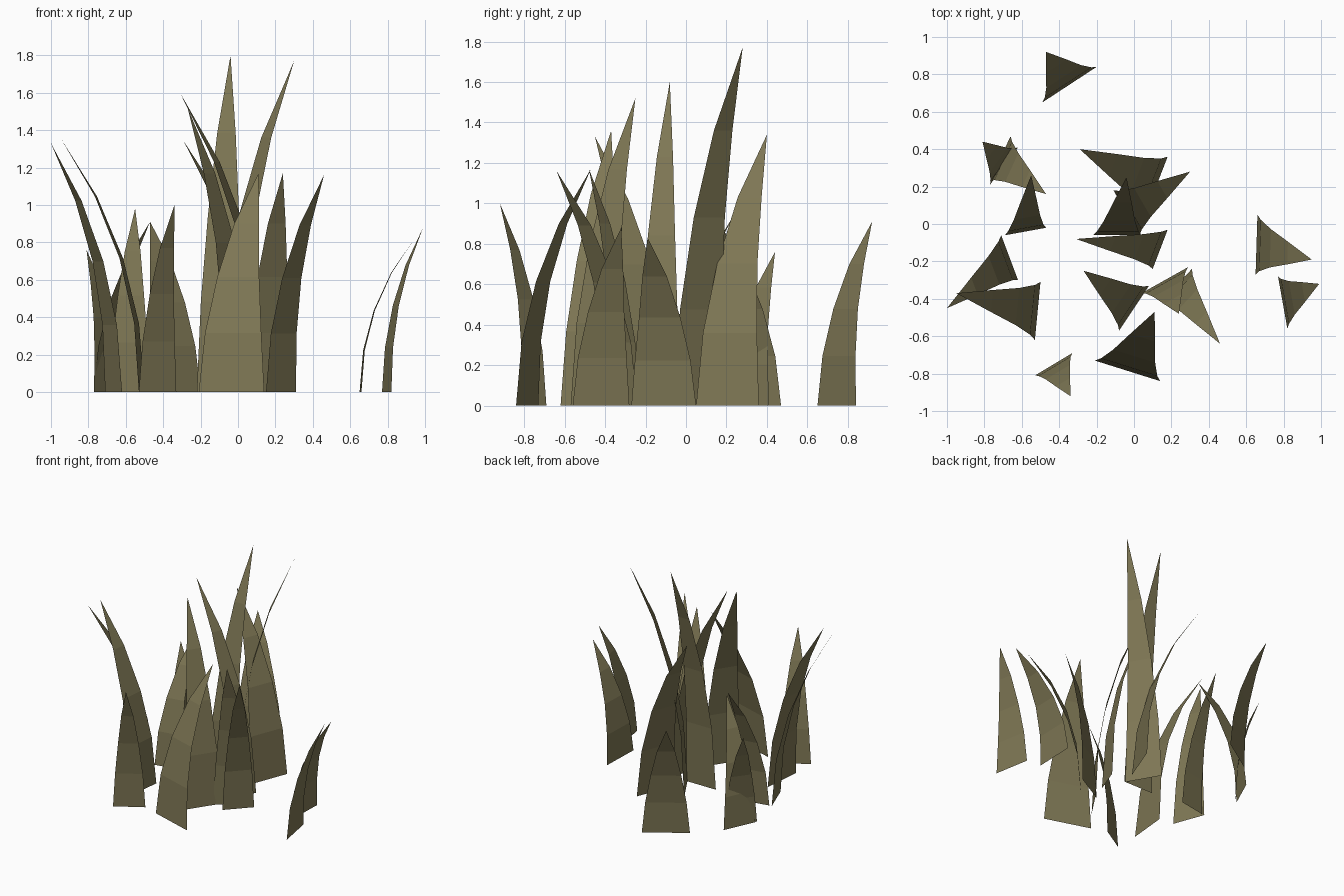
import bpy
import bmesh
from mathutils import Vector

default_cube = bpy.data.objects.get("Cube")
if default_cube:
    bpy.data.objects.remove(default_cube, do_unlink=True)


def make_material(name, colour):
    material = bpy.data.materials.new(name)
    material.use_nodes = True
    material.diffuse_color = colour
    shader = next(n for n in material.node_tree.nodes if n.type == "BSDF_PRINCIPLED")
    shader.inputs["Base Color"].default_value = colour
    return material


dry_olive = make_material("dry_olive", (0.21, 0.185, 0.09, 1))

# Share of the base width left at each quarter of a blade's length
TAPER = (1, 0.86, 0.64, 0.38, 0)


def make_blade(name, base_start, base_end, tip, height):
    """Thin tapering leaf that rises from a base edge and bends towards its tip."""
    start, end, top = (Vector((*p, 0)) for p in (base_start, base_end, tip))
    middle = (start + end) / 2
    half_edge = (end - start) / 2
    bm = bmesh.new()
    previous = None
    steps = len(TAPER) - 1
    for i, width in enumerate(TAPER):
        t = i / steps
        # The lean grows with the square of the length
        centre = middle.lerp(top, t * t)
        centre.z = height * (t + 0.1 * t * (1 - t))
        if width:
            row = [bm.verts.new(centre - half_edge * width),
                   bm.verts.new(centre + half_edge * width)]
        else:
            row = [bm.verts.new(centre)]
        if previous:
            bm.faces.new(previous + row[::-1])
        previous = row
    mesh = bpy.data.meshes.new(name)
    bm.to_mesh(mesh)
    bm.free()
    mesh.materials.append(dry_olive)
    blade = bpy.data.objects.new(name, mesh)
    bpy.context.scene.collection.objects.link(blade)
    return blade


# Each blade: the two ends of its base edge, the tip from above, the height
BLADES = {
    # Tall middle clump
    "tallest_blade": ((-.22, -.06), (.04, -.06), (-.04, .25), 1.8),
    "tall_left_blade": ((-.11, .18), (.03, -.06), (.3, .28), 1.77),
    "tall_right_blade": ((.18, -.03), (.1, -.24), (-.31, -.08), 1.6),
    "middle_back_blade": ((.18, .36), (.06, .05), (-.29, .4), 1.34),
    "middle_front_blade": ((.08, -.33), (-.08, -.57), (-.27, -.25), 1.52),
    # Front blades
    "wide_front_blade": ((-.21, -.73), (.14, -.84), (.11, -.47), 1.17),
    "short_front_blade": ((-.53, -.81), (-.33, -.69), (-.34, -.92), 1),
    "front_left_inner_blade": ((.04, -.37), (.29, -.23), (.24, -.48), 1.17),
    "front_left_outer_blade": ((.31, -.24), (.15, -.41), (.46, -.64), 1.16),
    # Blades far out on the left
    "far_left_back_blade": ((.66, .05), (.65, -.27), (.95, -.19), .83),
    "far_left_front_blade": ((.77, -.28), (.82, -.56), (.99, -.32), .88),
    # Blades on the right
    "right_outer_blade": ((-.71, -.06), (-.62, -.3), (-1, -.45), 1.33),
    "right_front_blade": ((-.5, -.31), (-.53, -.62), (-.95, -.37), 1.36),
    "right_middle_blade": ((-.69, -.06), (-.47, -.02), (-.55, .26), .98),
    "right_back_inner_blade": ((-.66, .47), (-.77, .23), (-.47, .16), .91),
    "right_back_outer_blade": ((-.77, .21), (-.62, .41), (-.81, .44), .76),
    # Lone blade at the back
    "back_blade": ((-.49, .65), (-.2, .84), (-.47, .92), .91),
}

for blade_name, shape in BLADES.items():
    make_blade(blade_name, *shape)
